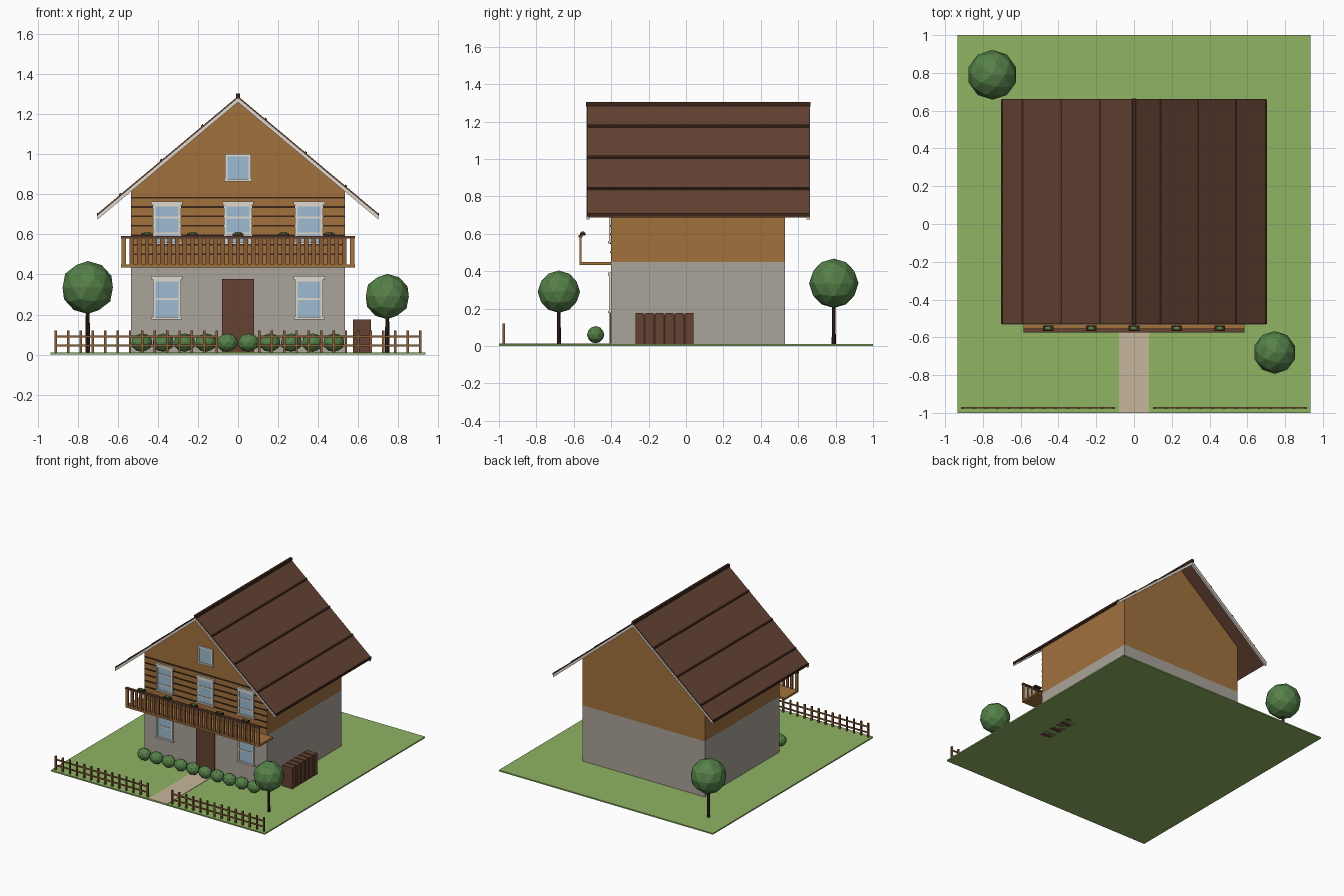
import bpy, bmesh, math
from mathutils import Matrix, Vector

if "Cube" in bpy.data.objects:
    bpy.data.objects.remove(bpy.data.objects["Cube"])


def material(name, r, g, b):
    m = bpy.data.materials.new(name)
    m.diffuse_color = (*[(c / 255) ** 2.2 for c in (r, g, b)], 1)
    m.use_nodes = True
    m.node_tree.nodes["Principled BSDF"].inputs["Base Color"].default_value = m.diffuse_color
    return m


GRASS = material("grass green", 143, 178, 100)
PATH = material("path sand", 198, 182, 155)
STONE = material("stone grey", 168, 162, 152)
WOOD = material("honey wood", 160, 112, 64)
BROWN = material("roof brown", 101, 68, 54)
DARK = material("dark brown", 62, 42, 32)
RAILWOOD = material("rail wood", 136, 94, 58)
LEAF = material("leaf green", 86, 128, 74)
TRIM = material("trim white", 222, 217, 207)
GLASS = material("glass blue", 156, 186, 208)


def finish(name, bm, mat):
    bmesh.ops.recalc_face_normals(bm, faces=bm.faces)
    me = bpy.data.meshes.new(name)
    bm.to_mesh(me)
    bm.free()
    me.materials.append(mat)
    ob = bpy.data.objects.new(name, me)
    bpy.context.collection.objects.link(ob)
    return ob


def boxes(name, mat, spans):
    """One object from boxes given as (x0, x1, y0, y1, z0, z1)."""
    bm = bmesh.new()
    for x0, x1, y0, y1, z0, z1 in spans:
        mtx = Matrix.Translation(((x0 + x1) / 2, (y0 + y1) / 2, (z0 + z1) / 2)) \
            @ Matrix.Diagonal((x1 - x0, y1 - y0, z1 - z0, 1))
        bmesh.ops.create_cube(bm, size=1, matrix=mtx)
    return finish(name, bm, mat)


def prism(name, mat, profile, spans):
    """Extrude an x-z profile along y for every (y0, y1) span."""
    bm = bmesh.new()
    for y0, y1 in spans:
        face = bm.faces.new([bm.verts.new((x, y0, z)) for x, z in profile])
        ext = bmesh.ops.extrude_face_region(bm, geom=[face])["geom"]
        bmesh.ops.translate(bm, vec=(0, y1 - y0, 0),
                            verts=[v for v in ext if isinstance(v, bmesh.types.BMVert)])
    return finish(name, bm, mat)


def balls(name, spheres):
    bm = bmesh.new()
    for centre, size in spheres:
        bmesh.ops.create_icosphere(bm, subdivisions=2, radius=1,
                                   matrix=Matrix.Translation(centre) @ Matrix.Diagonal((*size, 1)))
    return finish(name, bm, LEAF)


# Garden
boxes("lawn", GRASS, [(-0.935, 0.935, -1, 1, 0, 0.01)])
boxes("path", PATH, [(-0.08, 0.08, -1, -0.4, 0.005, 0.013)])

# House body
FRONT, BACK, W = -0.40, 0.53, 0.535
SLOPE = 0.585 / 0.70
APEX = 1.29


def roof_z(x, drop=0.0):
    return APEX - drop - SLOPE * abs(x)


boxes("stone_ground_floor", STONE, [(-W, W, FRONT, BACK, 0.005, 0.45)])
prism("wooden_upper_floor", WOOD,
      [(-W, 0.45), (W, 0.45), (W, roof_z(W, 0.015)), (0, roof_z(0, 0.015)), (-W, roof_z(W, 0.015))],
      [(FRONT, BACK)])
boxes("plank_seams", DARK, [(-W, W, FRONT - 0.005, FRONT, z - 0.004, z + 0.004)
                            for z in (0.502 + 0.047 * i for i in range(7))])

# Roof
def chevron(top, bottom, x=0.70):
    return [(-x, roof_z(x, top)), (0, roof_z(0, top)), (x, roof_z(x, top)),
            (x, roof_z(x, bottom)), (0, roof_z(0, bottom)), (-x, roof_z(x, bottom))]


prism("roof", BROWN, chevron(0, 0.017), [(-0.53, 0.66)])
prism("barge_boards", TRIM, chevron(0.010, 0.030), [(-0.532, -0.515), (0.645, 0.662)])
boxes("ridge_cap", DARK, [(-0.01, 0.01, -0.535, 0.665, 1.28, 1.303)])
for i, x in enumerate((-0.59, -0.385, -0.18, 0.14, 0.34, 0.54)):
    a, b = x - 0.005, x + 0.005
    prism(f"roof_batten_{i + 1}", DARK,
          [(a, roof_z(a, 0.003)), (b, roof_z(b, 0.003)),
           (b, roof_z(b, -0.007)), (a, roof_z(a, -0.007))], [(-0.53, 0.66)])
boxes("eave_strips", DARK, [(s * 0.70 - 0.003, s * 0.70 + 0.003, -0.53, 0.66, 0.692, 0.708)
                            for s in (-1, 1)])

# Windows and door
glass, trim = [], []


def window(x, z0, z1, hw, header, bars):
    y = FRONT
    glass.append((x - hw, x + hw, y - 0.007, y, z0, z1))
    for s in (-1, 1):
        e = x + s * hw
        trim.append((e - 0.006, e + 0.006, y - 0.012, y, z0, z1))
    trim.append((x - hw - 0.012, x + hw + 0.012, y - 0.016, y, z0 - 0.006, z0 + 0.006))
    trim.append((x - hw - 0.006, x + hw + 0.006, y - 0.012, y, z1 - 0.006, z1 + 0.006))
    if header:
        trim.append((x - hw - 0.014, x + hw + 0.014, y - 0.016, y, z1 + 0.003, z1 + 0.02))
    for z in bars:
        trim.append((x - hw, x + hw, y - 0.011, y, z - 0.005, z + 0.005))


for x in (-0.355, 0, 0.355):
    window(x, 0.555, 0.745, 0.064, True, (0.605, 0.685))
    if x:
        window(x, 0.182, 0.372, 0.064, True, (0.277,))
window(0, 0.87, 0.995, 0.058, False, ())
boxes("window_glass", GLASS, glass)
boxes("window_frames", TRIM, trim)
boxes("door", BROWN, [(-0.08, 0.08, FRONT - 0.01, FRONT, 0.01, 0.377)])

# Balcony
boxes("balcony_floor", WOOD, [(-0.585, 0.585, -0.57, FRONT, 0.434, 0.449)])
boxes("balcony_posts", WOOD, [(s * 0.571 - 0.011, s * 0.571 + 0.011, -0.57, -0.558, 0.449, 0.58)
                              for s in (-1, 1)])
boxes("balcony_rail", BROWN, [(-0.585, 0.585, -0.574, -0.554, 0.58, 0.592)])
boxes("balcony_balusters", RAILWOOD,
      [(x - 0.011, x + 0.011, -0.569, -0.559, 0.449, 0.58)
       for x in (-0.53 + 1.06 * i / 28 for i in range(29))])
POTS = [-0.455, -0.227, 0, 0.227, 0.455]
boxes("flower_boxes", DARK, [(x - 0.028, x + 0.028, -0.566, -0.538, 0.590, 0.605) for x in POTS])
balls("flower_box_plants", [((x, -0.552, 0.605), (0.02, 0.011, 0.008)) for x in POTS])

# Trees and bushes
for name, x, y, z, r in (("back_tree", -0.75, 0.79, 0.335, 0.132),
                         ("front_tree", 0.745, -0.68, 0.29, 0.113)):
    balls(name + "_crown", [((x, y, z), (r, r, r))])
    bm = bmesh.new()
    bmesh.ops.create_cone(bm, cap_ends=True, segments=8, radius1=0.011, radius2=0.009,
                          depth=z, matrix=Matrix.Translation((x, y, z / 2 + 0.005)))
    finish(name + "_trunk", bm, DARK)
balls("bushes", [((-0.48 + 0.1065 * i, -0.483, 0.06), (0.054, 0.046, 0.046)) for i in range(10)])

# Slatted wood store beside the house
boxes("wood_store_slats", BROWN, [(0.575, 0.665, y, y + 0.044, 0.0, 0.175)
                                  for y in (-0.27 + 0.0532 * i for i in range(6))])
boxes("wood_store_core", DARK, [(0.58, 0.66, -0.265, 0.035, 0.005, 0.168)])

# Picket fence, one run each side of the path
pickets, rails = [], []
for s in (-1, 1):
    for i in range(14):
        x = s * (0.107 + 0.0617 * i)
        pickets.append((x - 0.006, x + 0.006, -0.98, -0.968, 0.008, 0.12))
    x0, x1 = sorted((s * 0.10, s * 0.915))
    rails += [(x0, x1, -0.977, -0.969, z - 0.005, z + 0.005) for z in (0.045, 0.09)]
boxes("fence_pickets", RAILWOOD, pickets)
boxes("fence_rails", RAILWOOD, rails)
